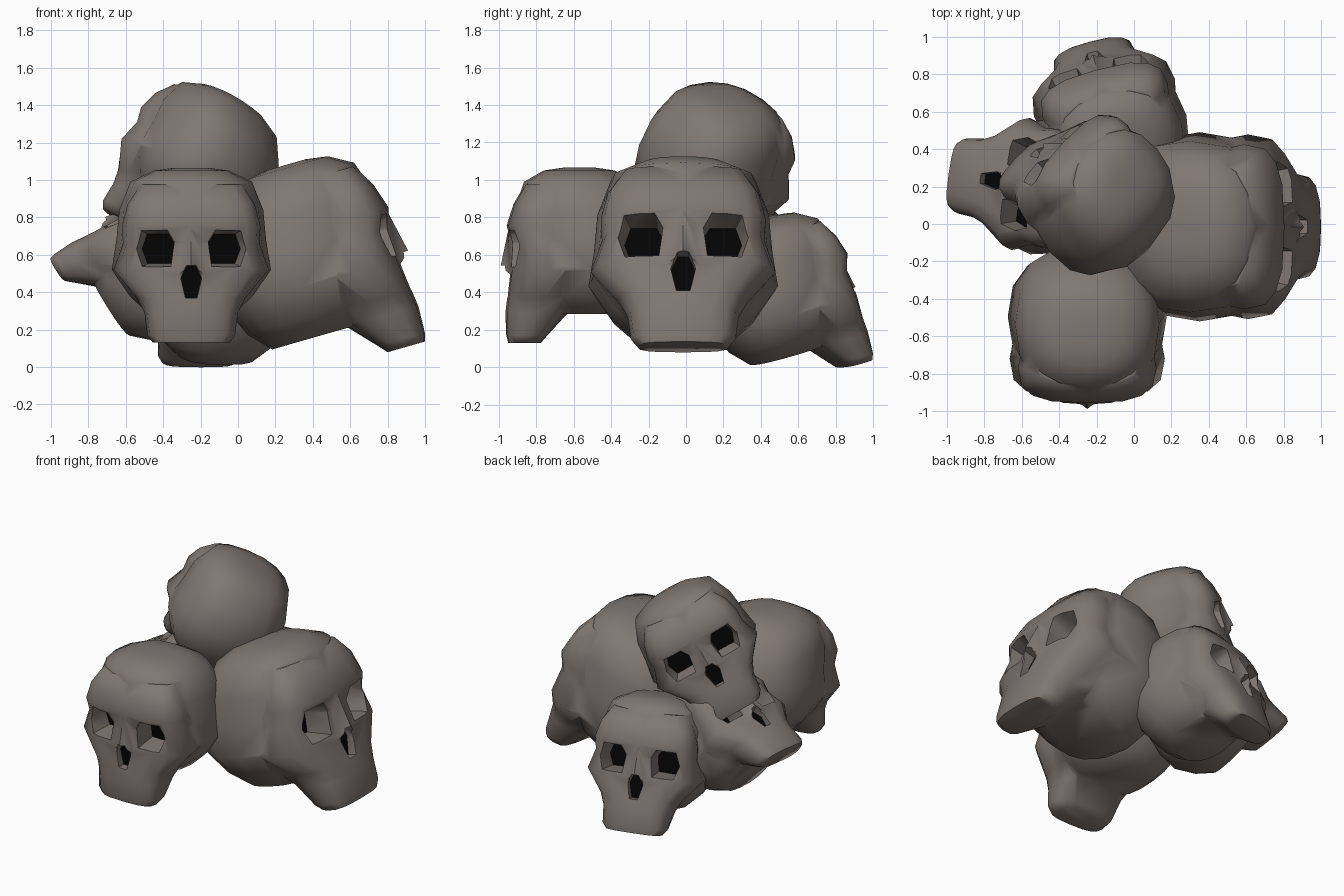
import bpy, bmesh, math
from mathutils import Matrix, Vector

if "Cube" in bpy.data.objects:
    bpy.data.objects.remove(bpy.data.objects["Cube"])

def material(name, rgb):
    m = bpy.data.materials.new(name)
    m.diffuse_color = (*rgb, 1)
    m.use_nodes = True
    m.node_tree.nodes["Principled BSDF"].inputs["Base Color"].default_value = m.diffuse_color
    return m

bone = material("old_bone", (0.212, 0.184, 0.166))
hollow = material("dark_hollow", (0.001, 0.001, 0.001))
CENTRE = Vector((0, -0.55, 0.65))      # pivot of the skull
SIDES = 16

def finish(bm, name):
    bmesh.ops.recalc_face_normals(bm, faces=bm.faces)
    me = bpy.data.meshes.new(name)
    bm.to_mesh(me)
    bm.free()
    ob = bpy.data.objects.new(name, me)
    bpy.context.collection.objects.link(ob)
    return ob

def loft(name, rings, power):
    """Stack of rounded-box rings: (z, half width, front y, back y)."""
    bm = bmesh.new()
    loops = []
    for z, hw, yf, yb in rings:
        loop = []
        for i in range(SIDES):
            a = 2 * math.pi * i / SIDES
            c, s = math.cos(a), math.sin(a)
            x = hw * math.copysign(abs(c) ** (2 / power), c)
            y = (yf + yb) / 2 + (yb - yf) / 2 * math.copysign(abs(s) ** (2 / power), s)
            loop.append(bm.verts.new(Vector((x, y, z)) - CENTRE))
        loops.append(loop)
    for a, b in zip(loops, loops[1:]):
        for i in range(SIDES):
            j = (i + 1) % SIDES
            bm.faces.new((a[i], a[j], b[j], b[i]))
    bm.faces.new(loops[0])
    bm.faces.new(loops[-1])
    return finish(bm, name)

def hull(name, pts):
    bm = bmesh.new()
    for p in pts:
        bm.verts.new(Vector(p) - CENTRE)
    bmesh.ops.convex_hull(bm, input=bm.verts)
    return finish(bm, name)

def socket(name, outline, cx, cz, y_deep, flare, shift=0):
    """Tapered cutter whose inner end is at y_deep; the mouth shifts outwards."""
    pts = []
    for x, z in outline:
        pts.append((cx + x, y_deep, cz + z))
        pts.append((cx + x * flare + shift, -1.1, cz + z * flare))
    return hull(name, pts)

def combine(base, other, op):
    mod = base.modifiers.new("bool", 'BOOLEAN')
    mod.operation = op
    mod.solver = 'EXACT'
    mod.object = other
    bpy.context.view_layer.update()
    ev = base.evaluated_get(bpy.context.evaluated_depsgraph_get())
    me = bpy.data.meshes.new_from_object(ev)
    base.modifiers.clear()
    base.data = me
    bpy.data.objects.remove(other)

# braincase
skull = loft("skull", [
    (1.065, 0.09, -0.66, -0.48), (1.05, 0.20, -0.76, -0.38),
    (0.99, 0.325, -0.865, -0.27), (0.84, 0.385, -0.915, -0.16),
    (0.68, 0.40, -0.89, -0.11), (0.52, 0.425, -0.86, -0.13),
    (0.38, 0.33, -0.80, -0.19), (0.285, 0.23, -0.72, -0.28)], 2.4)

# brow, cheekbones and jaw
face = loft("face", [
    (0.975, 0.27, -0.86, -0.66), (0.87, 0.34, -0.922, -0.62),
    (0.755, 0.37, -0.958, -0.58), (0.66, 0.365, -0.93, -0.55),
    (0.52, 0.415, -0.94, -0.50), (0.37, 0.29, -0.955, -0.56),
    (0.29, 0.25, -0.965, -0.63), (0.17, 0.235, -0.96, -0.74),
    (0.13, 0.205, -0.95, -0.775)], 2.9)
combine(skull, face, 'UNION')

# nose bridge
nose = hull("nose", [(0, -0.95, 0.73), (-0.05, -0.88, 0.73), (0.05, -0.88, 0.73),
                     (0, -0.99, 0.54), (-0.13, -0.9, 0.46), (0.13, -0.9, 0.46)])
combine(skull, nose, 'UNION')

# eye sockets and nose opening
EYE_Y, NOSE_Y = -0.765, -0.90
eye = [(-0.055, 0.08), (0.06, 0.08), (0.088, 0.0), (0.058, -0.08), (-0.07, -0.078), (-0.085, 0.03)]
for side in (-1, 1):
    cut = socket("eye_cutter", [(side * x, z) for x, z in eye],
                 side * 0.175, 0.632, EYE_Y, 1.45, side * 0.04)
    combine(skull, cut, 'DIFFERENCE')
opening = [(-0.025, 0.085), (0.025, 0.085), (0.055, 0.02), (0.03, -0.085), (-0.03, -0.085), (-0.055, 0.02)]
combine(skull, socket("nose_cutter", opening, 0, 0.455, NOSE_Y, 1.1), 'DIFFERENCE')

# dark floors of the openings
me = skull.data
me.materials.clear()
me.materials.append(bone)
me.materials.append(hollow)
for p in me.polygons:
    y = p.center.y + CENTRE.y
    flat = abs(p.normal.y) > 0.99
    deep = min(abs(y - EYE_Y), abs(y - NOSE_Y)) < 0.002
    p.material_index = 1 if flat and deep else 0

bpy.ops.object.select_all(action='DESELECT')
skull.select_set(True)
bpy.context.view_layer.objects.active = skull
bpy.ops.object.shade_smooth_by_angle(angle=math.radians(60))

# the pile: name, position, scale, turn, pitch up, roll
pile = [
    ("front_skull", (-0.25, -0.55, 0.65), 1.0, 0, 0, 0),
    ("right_skull", (0.372, -0.015, 0.60), 1.19, 90, 16, 0),
    ("back_skull", (-0.11, 0.495, 0.41), 0.94, -165, 16, 0),
    ("left_skull", (-0.435, 0.19, 0.53), 0.86, -98, 58, 0),
    ("top_skull", (-0.19, 0.15, 1.105), 0.90, -140, 12, -28)]
for name, loc, size, turn, pitch, roll in pile:
    ob = skull.copy()
    ob.name = name
    bpy.context.collection.objects.link(ob)
    rot = (Matrix.Rotation(math.radians(turn), 4, 'Z')
           @ Matrix.Rotation(math.radians(-pitch), 4, 'X')
           @ Matrix.Rotation(math.radians(roll), 4, 'Y'))
    ob.matrix_world = Matrix.Translation(loc) @ rot @ Matrix.Scale(size, 4)
bpy.data.objects.remove(skull)
